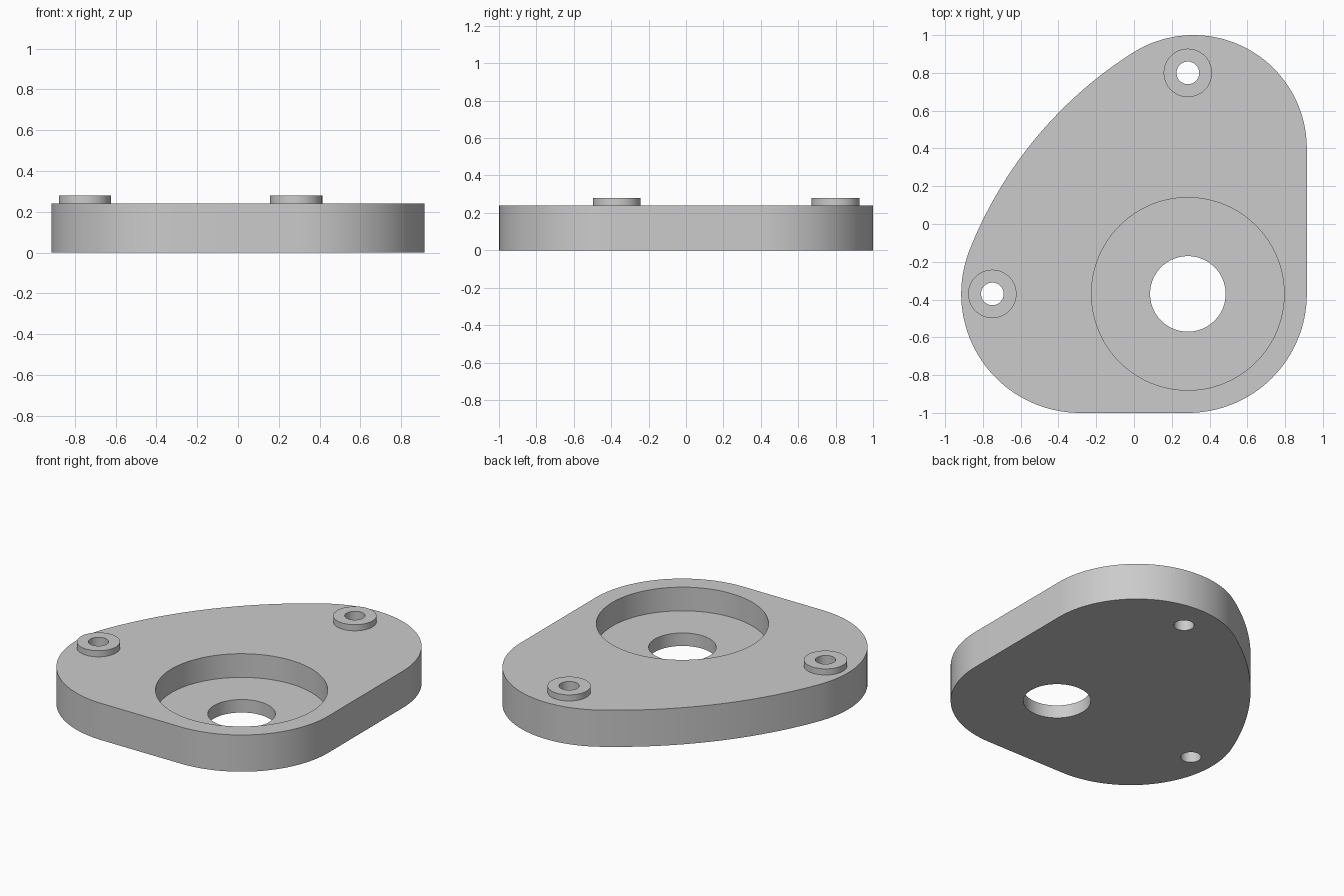
import bpy, bmesh, math
from mathutils import Vector

cube = bpy.data.objects.get("Cube")
if cube:
    bpy.data.objects.remove(cube, do_unlink=True)

PLATE_TOP, POCKET_FLOOR, BOSS_TOP = 0.24, 0.085, 0.28
BORE = Vector((0.285, -0.37))
BOSSES = {"back": Vector((0.285, 0.80)), "left": Vector((-0.75, -0.37))}
BOSS_R, HOLE_R, SEGS = 0.128, 0.06, 96

grey = bpy.data.materials.new("plain grey")
grey.use_nodes = True
grey.diffuse_color = (0.6, 0.6, 0.6, 1)
grey.node_tree.nodes["Principled BSDF"].inputs["Base Color"].default_value = (0.6, 0.6, 0.6, 1)


def make_object(name, bm):
    bmesh.ops.recalc_face_normals(bm, faces=bm.faces)
    mesh = bpy.data.meshes.new(name)
    bm.to_mesh(mesh)
    bm.free()
    mesh.materials.append(grey)
    obj = bpy.data.objects.new(name, mesh)
    bpy.context.collection.objects.link(obj)
    return obj


def smooth(obj):
    bpy.ops.object.select_all(action='DESELECT')
    obj.select_set(True)
    bpy.context.view_layer.objects.active = obj
    bpy.ops.object.shade_smooth_by_angle(angle=math.radians(30))


def arc(center, radius, start, end, steps):
    """Points along an arc, both ends included."""
    return [center + radius * Vector((math.cos(a), math.sin(a)))
            for a in (start + (end - start) * i / steps for i in range(steps + 1))]


def prism(name, points, z0, z1):
    bm = bmesh.new()
    face = bm.faces.new([bm.verts.new((p.x, p.y, z0)) for p in points])
    top = bmesh.ops.extrude_face_region(bm, geom=[face], use_keep_orig=True)["geom"]
    bmesh.ops.translate(bm, vec=(0, 0, z1 - z0),
                        verts=[v for v in top if isinstance(v, bmesh.types.BMVert)])
    return make_object(name, bm)


def circle(center, radius):
    return arc(center, radius, 0, math.tau, SEGS)[:-1]


# Plate outline: three rounded corners joined by straights and one wide tangent arc
left_c, left_r = Vector((-0.285, -0.37)), 0.63
back_c, back_r = Vector((0.315, 0.40)), 0.60
wide_r = 2.19
span = back_c - left_c
a, b, d = wide_r - left_r, wide_r - back_r, span.length
along = (a * a - b * b + d * d) / (2 * d)
axis = span.normalized()
wide_c = left_c + axis * along + Vector((axis.y, -axis.x)) * math.sqrt(a * a - along * along)


def heading(center):
    v = center - wide_c
    return math.atan2(v.y, v.x)


back_a, left_a = heading(back_c), heading(left_c)
outline = arc(BORE, 0.63, -math.pi / 2, 0, 32)
outline += arc(back_c, back_r, 0, back_a, 36)
outline += arc(wide_c, wide_r, back_a, left_a, 40)[1:-1]
outline += arc(left_c, left_r, left_a, 1.5 * math.pi, 36)
plate = prism("base_plate", outline, 0, PLATE_TOP)

# Counterbored pocket, central bore and fixing holes
cutters = [prism("pocket_cutter", circle(BORE, 0.51), POCKET_FLOOR, 0.5),
           prism("bore_cutter", circle(BORE, 0.20), -0.2, 0.5)]
cutters += [prism(side + "_hole_cutter", circle(c, HOLE_R), -0.2, 0.5)
            for side, c in BOSSES.items()]
bpy.context.view_layer.objects.active = plate
for cutter in cutters:
    cutter.hide_render = True
    mod = plate.modifiers.new(cutter.name, 'BOOLEAN')
    mod.operation, mod.solver, mod.object = 'DIFFERENCE', 'EXACT', cutter
    bpy.ops.object.modifier_apply(modifier=mod.name)
    bpy.data.objects.remove(cutter, do_unlink=True)
smooth(plate)

# Raised ring bosses around the fixing holes, open where they meet the plate
for side, center in BOSSES.items():
    bm = bmesh.new()
    profile = [(BOSS_R, PLATE_TOP), (BOSS_R, BOSS_TOP), (HOLE_R, BOSS_TOP), (HOLE_R, PLATE_TOP)]
    rings = [[bm.verts.new((p.x, p.y, z)) for p in circle(center, r)] for r, z in profile]
    for lower, upper in zip(rings, rings[1:]):
        for i in range(SEGS):
            j = (i + 1) % SEGS
            bm.faces.new((lower[i], lower[j], upper[j], upper[i]))
    smooth(make_object(side + "_boss", bm))
